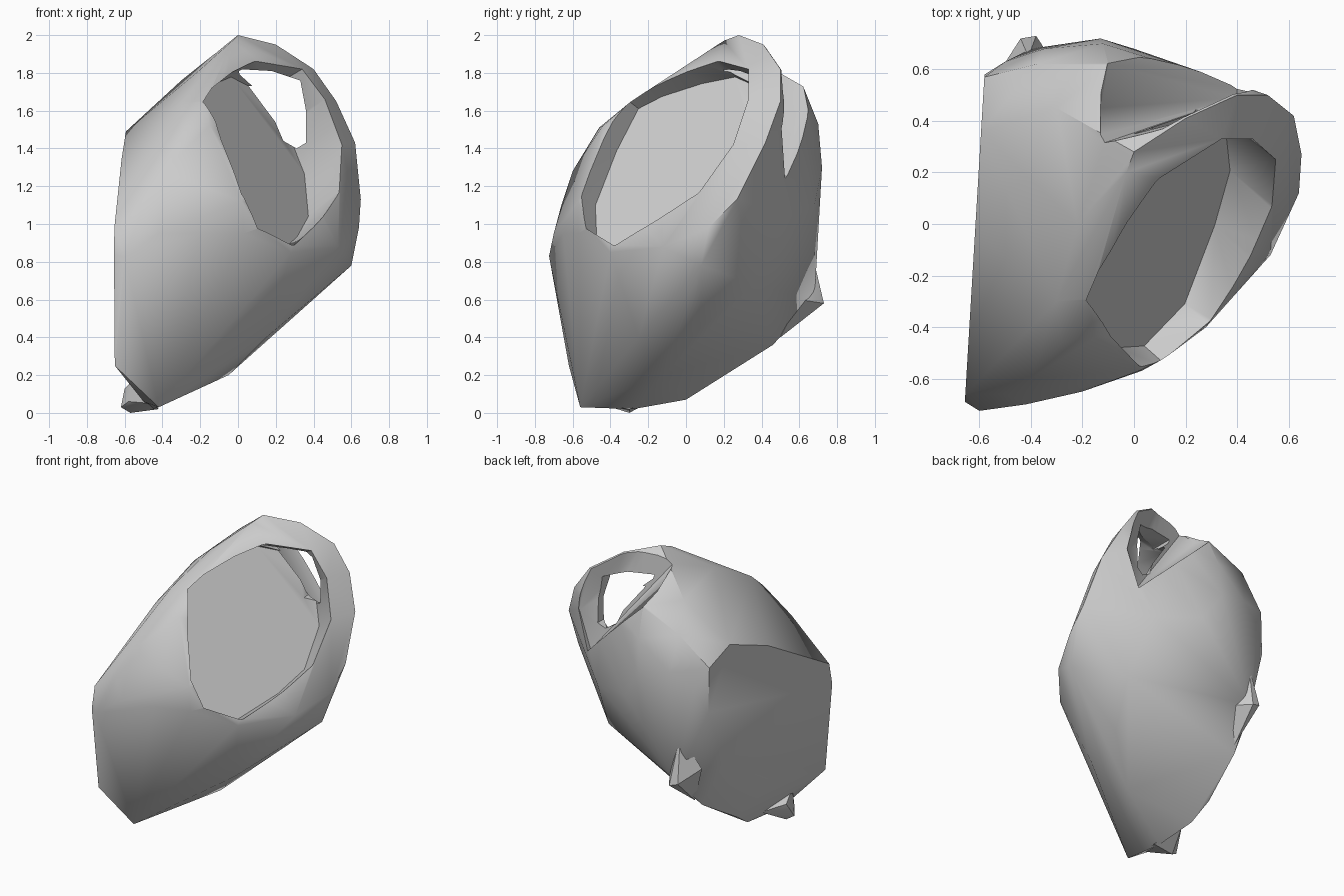
import bpy, bmesh, math
from mathutils import Vector

cube = bpy.data.objects.get("Cube")
if cube:
    bpy.data.objects.remove(cube, do_unlink=True)

grey = bpy.data.materials.new("plain grey")
grey.use_nodes = True
grey.diffuse_color = (0.6, 0.6, 0.6, 1)
grey.node_tree.nodes["Principled BSDF"].inputs["Base Color"].default_value = (0.6, 0.6, 0.6, 1)


def make_object(name, bm):
    bmesh.ops.recalc_face_normals(bm, faces=bm.faces)
    mesh = bpy.data.meshes.new(name)
    bm.to_mesh(mesh)
    bm.free()
    mesh.materials.append(grey)
    obj = bpy.data.objects.new(name, mesh)
    bpy.context.collection.objects.link(obj)
    return obj


def hull(name, points):
    """Faceted solid wrapped around a handful of points."""
    bm = bmesh.new()
    for p in points:
        bm.verts.new(p)
    res = bmesh.ops.convex_hull(bm, input=bm.verts)
    junk = {g for g in res["geom_interior"] + res["geom_unused"] if isinstance(g, bmesh.types.BMVert)}
    bmesh.ops.delete(bm, geom=list(junk), context='VERTS')
    return make_object(name, bm)


def prism(name, outline, y0, y1):
    """Outline in x and z, extruded along y."""
    bm = bmesh.new()
    face = bm.faces.new([bm.verts.new((x, y0, z)) for x, z in outline])
    ext = bmesh.ops.extrude_face_region(bm, geom=[face])["geom"]
    bmesh.ops.translate(bm, vec=(0, y1 - y0, 0), verts=[v for v in ext if isinstance(v, bmesh.types.BMVert)])
    return make_object(name, bm)


def cut(target, cutter):
    bpy.context.view_layer.objects.active = target
    mod = target.modifiers.new("cut", 'BOOLEAN')
    mod.operation, mod.solver, mod.object = 'DIFFERENCE', 'EXACT', cutter
    bpy.ops.object.modifier_apply(modifier=mod.name)
    bpy.data.objects.remove(cutter, do_unlink=True)


# Flat end of the body, in y and z on a slightly turned plane
flat_end = [(-0.615 + 0.06 * y, y, z) for y, z in [
    (0.36, 1.49), (0.57, 1.40), (0.58, 1.09), (0.42, 0.68), (-0.11, 0.35),
    (-0.62, 0.25), (-0.69, 0.83), (-0.66, 0.98), (-0.03, 1.34)]]

# Underside and front
underside = [(-0.42, -0.56, 0.03), (-0.50, -0.45, 0.06), (-0.45, -0.28, 0.02), (-0.48, 0.0, 0.07),
             (-0.05, -0.12, 0.20), (-0.50, 0.15, 0.17), (0.22, 0.08, 0.45), (0.15, -0.25, 0.40),
             (0.60, 0.08, 0.78), (-0.45, 0.46, 0.36), (0.35, 0.36, 0.68), (-0.4, 0.68, 0.60)]
front = [(-0.60, -0.725, 0.83), (-0.42, -0.70, 0.95), (-0.2, -0.65, 0.95), (0.03, -0.57, 0.95),
         (-0.5, -0.66, 1.10), (-0.40, -0.60, 1.28), (0.02, -0.57, 1.12), (-0.28, -0.46, 1.51),
         (-0.15, -0.44, 1.52), (-0.3, -0.3, 1.64), (0.28, -0.40, 0.85)]

# Back and shoulder
back = [(-0.5, 0.63, 1.25), (-0.35, 0.68, 1.35), (-0.13, 0.72, 1.3), (0.0, 0.68, 1.1), (0.30, 0.56, 1.05),
        (-0.1, 0.62, 1.73), (-0.12, 0.70, 1.53), (-0.3, 0.45, 1.76), (-0.38, 0.62, 1.6), (-0.22, 0.0, 1.80)]

# Outer and inner edges of the arched rim
rim = [(0.0, 0.28, 2.0), (-0.03, 0.2, 1.97), (0.20, 0.41, 1.95), (0.40, 0.50, 1.82), (0.52, 0.50, 1.65),
       (0.62, 0.42, 1.43), (0.65, 0.27, 1.13), (0.64, 0.12, 0.98), (0.53, -0.12, 0.88)]
loop = [Vector(p) for p in [
    (0.30, -0.37, 0.89), (0.12, -0.52, 0.98), (0.04, -0.54, 1.16), (-0.08, -0.42, 1.44),
    (-0.17, -0.29, 1.65), (-0.16, -0.15, 1.70), (-0.04, 0.04, 1.79), (0.10, 0.18, 1.86),
    (0.34, 0.33, 1.82), (0.46, 0.33, 1.66), (0.55, 0.25, 1.42), (0.53, 0.08, 1.17), (0.45, -0.12, 1.05)]]

body = hull("body", flat_end + underside + front + back + rim + loop)

# Opening: the inner edge swept outwards, and inwards onto a flat slanted wall
axis = Vector((0.64, -0.62, 0.46)).normalized()
wall_normal = Vector((0.77, -0.45, 0.46)).normalized()
inner = [p + Vector((0.06 if p.x > 0.4 else 0, 0, 0)) for p in loop]
inner = [p + wall_normal * (0.67 - p.dot(wall_normal)) for p in inner]
cut(body, hull("opening_cutter", loop + [p + axis * 0.4 for p in loop] + inner))

# Hollow behind the rim, between it and the shoulder
cut(body, hull("hollow_cutter", [
    (-0.13, 0.31, 1.93), (-0.13, 0.45, 1.80), (-0.10, 0.62, 1.72), (-0.12, 0.9, 1.75), (0.0, 0.33, 2.1),
    (0.40, 0.52, 1.86), (0.48, 0.50, 1.5), (0.40, 0.49, 1.24), (0.33, 0.49, 1.38), (0.40, 0.9, 1.25),
    (0.6, 0.9, 1.9), (0.0, 0.9, 2.1)]))

# Hole through the back, under the arch
cut(body, prism("hole_cutter", [
    (0.0, 1.82), (0.01, 1.79), (0.12, 1.69), (0.18, 1.58), (0.24, 1.44), (0.31, 1.40), (0.36, 1.43),
    (0.36, 1.60), (0.33, 1.76), (0.18, 1.81)], 0.2, 0.95))

# Small lumps at the bottom corner and low on the back
corner_lump = hull("corner_lump", [
    (-0.62, -0.32, 0.03), (-0.57, -0.30, 0.0), (-0.60, -0.26, 0.13), (-0.55, -0.40, 0.18),
    (-0.42, -0.30, 0.02), (-0.50, -0.12, 0.10), (-0.46, -0.46, 0.05), (-0.58, -0.38, 0.06)])
back_lump = hull("back_lump", [
    (-0.44, 0.72, 0.60), (-0.38, 0.73, 0.58), (-0.36, 0.70, 0.63), (-0.41, 0.65, 0.92),
    (-0.53, 0.58, 0.68), (-0.30, 0.60, 0.60), (-0.42, 0.50, 0.40)])

for obj in (body, corner_lump, back_lump):
    bpy.ops.object.select_all(action='DESELECT')
    obj.select_set(True)
    bpy.context.view_layer.objects.active = obj
    bpy.ops.object.shade_smooth_by_angle(angle=math.radians(35))
